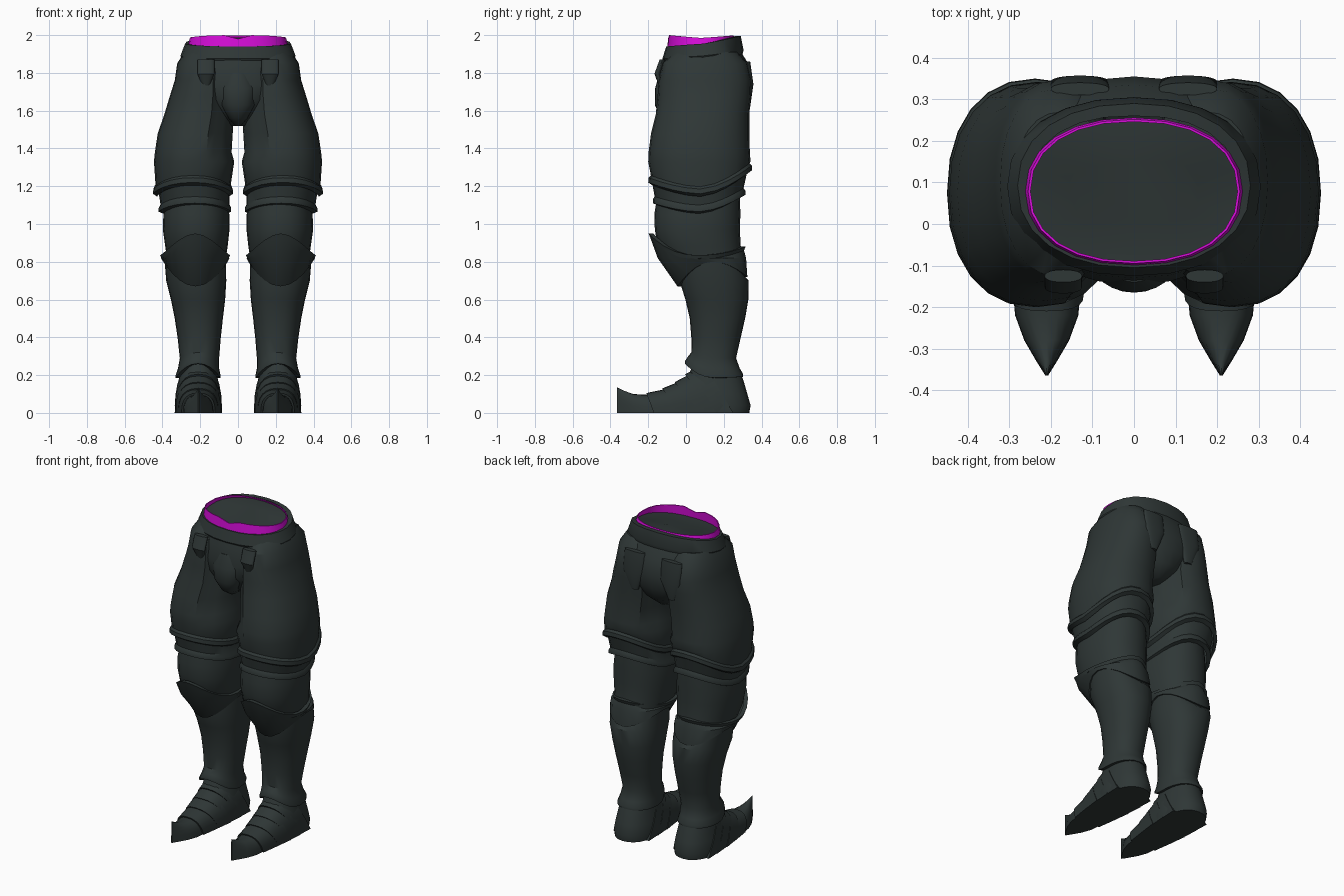
import bpy, bmesh, math
from mathutils import Vector

cube = bpy.data.objects.get("Cube")
if cube:
    bpy.data.objects.remove(cube)


def material(name, rgb):
    m = bpy.data.materials.new(name)
    m.use_nodes = True
    m.diffuse_color = (*rgb, 1)
    node = m.node_tree.nodes["Principled BSDF"]
    node.inputs["Base Color"].default_value = (*rgb, 1)
    node.inputs["Roughness"].default_value = 0.8
    return m


DARK = material("dark steel", (0.028, 0.038, 0.037))
MAGENTA = material("magenta lining", (0.68, 0.004, 0.7))
SIDES = 24


def signed_pow(v, p):
    return math.copysign(abs(v) ** p, v)


def ring(z, x0, x1, y0, y1, front=0, back=0, power=2, square=0.9):
    """Rounded cross-section whose height rises by front/back at those sides."""
    pts = []
    for i in range(SIDES):
        a = 2 * math.pi * i / SIDES
        c, s = math.cos(a), math.sin(a)
        lift = front * max(0, -s) ** power + back * max(0, s) ** power
        pts.append(Vector(((x0 + x1) / 2 + (x1 - x0) / 2 * signed_pow(c, square),
                           (y0 + y1) / 2 + (y1 - y0) / 2 * signed_pow(s, square),
                           z + lift)))
    return pts


def inset(pts, amount, dz=0):
    """Copy of a ring pulled toward its middle, for hems and rims."""
    mid = sum(pts, Vector()) / len(pts)
    out = []
    for p in pts:
        d = Vector((p.x - mid.x, p.y - mid.y, 0)).normalized() * amount
        out.append(p - d + Vector((0, 0, dz)))
    return out


def skin(name, rings, mat=DARK, mirror=False, cap_start=False, cap_end=False, angle=35):
    """Joins a stack of rings into one surface."""
    bm = bmesh.new()
    rows = [[bm.verts.new(p) for p in r] for r in rings]
    n = len(rows[0])
    for a, b in zip(rows, rows[1:]):
        for i in range(n):
            j = (i + 1) % n
            bm.faces.new((a[i], a[j], b[j], b[i]))
    if cap_start:
        bm.faces.new(rows[0])
    if cap_end:
        bm.faces.new(rows[-1])
    bmesh.ops.recalc_face_normals(bm, faces=bm.faces)
    mesh = bpy.data.meshes.new(name)
    bm.to_mesh(mesh)
    bm.free()
    mesh.materials.append(mat)
    ob = bpy.data.objects.new(name, mesh)
    bpy.context.collection.objects.link(ob)
    bpy.ops.object.select_all(action="DESELECT")
    ob.select_set(True)
    bpy.context.view_layer.objects.active = ob
    bpy.ops.object.shade_smooth_by_angle(angle=math.radians(angle))
    if mirror:
        ob.modifiers.new("Mirror", "MIRROR")
    return ob


# Pelvis with crotch and seat
hips = [ring(1.93, -0.28, 0.28, -0.10, 0.28),
        ring(1.84, -0.30, 0.30, -0.13, 0.335),
        ring(1.74, -0.30, 0.30, -0.145, 0.355),
        ring(1.66, -0.25, 0.25, -0.14, 0.345),
        ring(1.58, -0.15, 0.15, -0.10, 0.31),
        ring(1.52, -0.05, 0.05, -0.03, 0.24)]
skin("pelvis", hips, cap_end=True, angle=60)

# Rounded plate at the front of the pelvis
skin("groin_plate", [ring(1.80, -0.06, 0.06, -0.14, 0.0),
                     ring(1.72, -0.10, 0.10, -0.163, 0.0),
                     ring(1.63, -0.09, 0.09, -0.165, 0.0),
                     ring(1.56, -0.05, 0.05, -0.13, 0.0),
                     ring(1.52, -0.015, 0.015, -0.07, 0.0)],
     cap_start=True, cap_end=True, angle=60)

# Belt, higher at the back
belt_top = ring(1.955, -0.28, 0.28, -0.105, 0.29, -0.015, 0.04, 1)
skin("belt", [inset(belt_top, 0.03), belt_top,
              ring(1.89, -0.305, 0.305, -0.125, 0.305, -0.015, 0.03, 1),
              ring(1.87, -0.295, 0.295, -0.115, 0.30, -0.015, 0.03, 1)])

# Lining rim with a notch at the front, closed by a sloping floor
rim_low = ring(1.95, -0.262, 0.262, -0.10, 0.256, -0.025, 0.035, 1)
rim_high = ring(1.985, -0.255, 0.255, -0.095, 0.252, 0.015, 0.013, 1)
for p in rim_high:
    if abs(p.x) < 0.01 and p.y < 0:
        p.z -= 0.02
skin("waist_lining", [rim_low, rim_high, inset(rim_high, 0.006), inset(rim_low, 0.006, 0.004)], MAGENTA)
floor = inset(ring(1.955, -0.262, 0.262, -0.10, 0.256, -0.015, 0.033, 1), 0.004)
skin("waist_floor", [floor, inset(floor, 0.1)], cap_end=True)

# Thigh guard with a rolled hem and a recessed inner panel
thigh = [ring(1.91, 0.06, 0.285, -0.06, 0.27),
         ring(1.85, 0.04, 0.322, -0.125, 0.325),
         ring(1.76, 0.02, 0.335, -0.145, 0.347),
         ring(1.68, 0.01, 0.36, -0.15, 0.345),
         ring(1.58, 0.005, 0.39, -0.16, 0.335),
         ring(1.48, 0.012, 0.425, -0.185, 0.335),
         ring(1.38, 0.018, 0.44, -0.198, 0.338),
         ring(1.33, 0.02, 0.445, -0.20, 0.342)]
for r in thigh[2:7]:
    for i, p in enumerate(r):
        if 9 <= i <= 16:
            p += Vector((0.016, 0.016 if i > 12 else -0.016, 0))
hem = ring(1.185, 0.028, 0.448, -0.198, 0.348, 0.06, 0.125, 1.5)
thigh += [inset(hem, 0.012, 0.012), hem, inset(hem, -0.002, -0.025), inset(hem, 0.02, -0.04)]
skin("thigh_guard", thigh, mirror=True, cap_start=True)

# Raised seams beside the seat and the hip
for name, x, y, w, zs in (("hip_tab", 0.17, -0.125, 0.045, (1.87, 1.72)),
                          ("seat_plate", 0.13, 0.325, 0.07, (1.86, 1.62))):
    out = math.copysign(0.022, y)
    skin(name, [ring(zs[0], x - w, x + w, y - 0.015, y + 0.015),
                ring(sum(zs) / 2, x - w, x + w, y - 0.02 + out, y + 0.01 + out),
                ring(zs[1], x - w / 3, x + w / 3, y - 0.015, y + 0.015)],
         mirror=True, cap_start=True, cap_end=True)

# Narrow plate overlapping below the thigh guard
lame_hem = ring(1.085, 0.036, 0.42, -0.176, 0.315, 0.045, 0.09, 1.5)
skin("thigh_lame", [ring(1.20, 0.045, 0.425, -0.185, 0.325, 0.05, 0.08),
                    inset(lame_hem, 0.01, 0.015), lame_hem,
                    inset(lame_hem, 0, -0.02), inset(lame_hem, 0.025, -0.03)], mirror=True)

# Padded knee
skin("knee", [ring(1.16, 0.06, 0.38, -0.15, 0.285),
              ring(1.05, 0.046, 0.395, -0.168, 0.288),
              ring(0.97, 0.045, 0.398, -0.165, 0.285),
              ring(0.88, 0.055, 0.385, -0.15, 0.29),
              ring(0.78, 0.07, 0.37, -0.07, 0.30)], mirror=True, angle=60)

# Knee guard with a pointed front and a band behind
cop_top = ring(0.835, 0.042, 0.412, -0.198, 0.315, 0.115, 0.045, 2.5, 1.1)
cop_mid = ring(0.82, 0.045, 0.408, -0.15, 0.318, 0.0, 0.0, 2, 1.0)
cop_low = ring(0.80, 0.055, 0.395, -0.045, 0.325, -0.13, -0.08, 2, 1.0)
skin("knee_guard", [inset(cop_top, 0.025), cop_top, inset(cop_top, 0.008, -0.02),
                    cop_mid, cop_low, inset(cop_low, 0.02)], mirror=True)

# Shin guard, flared and peaked at the ankle
cuff = ring(0.20, 0.093, 0.33, -0.005, 0.303, 0.075, 0.005, 2)
skin("shin_guard", [ring(0.82, 0.065, 0.39, -0.03, 0.305, -0.05, -0.09),
                    ring(0.70, 0.062, 0.38, -0.035, 0.332),
                    ring(0.60, 0.068, 0.355, -0.003, 0.33),
                    ring(0.50, 0.08, 0.335, 0.02, 0.313),
                    ring(0.40, 0.091, 0.32, 0.028, 0.29),
                    ring(0.29, 0.10, 0.308, 0.028, 0.265, 0.03, 0),
                    ring(0.235, 0.10, 0.318, 0.008, 0.285, 0.06, 0),
                    cuff, inset(cuff, 0, -0.014), inset(cuff, 0.03, -0.016)], mirror=True)

# Heel and ankle of the shoe
skin("heel", [ring(0.26, 0.12, 0.30, 0.04, 0.27),
              ring(0.17, 0.105, 0.315, 0.0, 0.305),
              ring(0.10, 0.092, 0.328, -0.02, 0.325),
              ring(0.04, 0.085, 0.335, -0.03, 0.342),
              ring(0.0, 0.088, 0.332, -0.03, 0.335)],
     mirror=True, cap_start=True, cap_end=True, angle=50)


def arch(y, width, height, sweep=0, centre=0.21):
    """Upright dome section whose lower edge sweeps backward."""
    pts = []
    for i in range(13):
        a = math.pi * i / 12
        s = signed_pow(math.sin(a), 0.75)
        pts.append(Vector((centre + width / 2 * signed_pow(math.cos(a), 0.8),
                           y + sweep * (1 - s), height * s)))
    return pts


# Overlapping foot plates and the pointed, upturned toe
plates = [(-0.21, -0.08, 0.178, 0.215, 0.105, 0.132, 0.04),
          (-0.125, -0.02, 0.212, 0.24, 0.13, 0.172, 0.08),
          (-0.06, 0.04, 0.232, 0.248, 0.163, 0.215, 0.12),
          (-0.005, 0.10, 0.24, 0.25, 0.205, 0.255, 0.15)]
for k, (y0, y1, w0, w1, h0, h1, sweep) in enumerate(plates):
    skin("foot_plate_%d" % (k + 1), [arch(y0, w0, h0, sweep), arch(y1, w1, h1, sweep)],
         mirror=True, cap_start=True, cap_end=True)
skin("toe", [arch(-0.15, 0.165, 0.10), arch(-0.22, 0.152, 0.096), arch(-0.28, 0.108, 0.10),
             arch(-0.33, 0.05, 0.118), arch(-0.365, 0.006, 0.135)],
     mirror=True, cap_start=True, cap_end=True)
